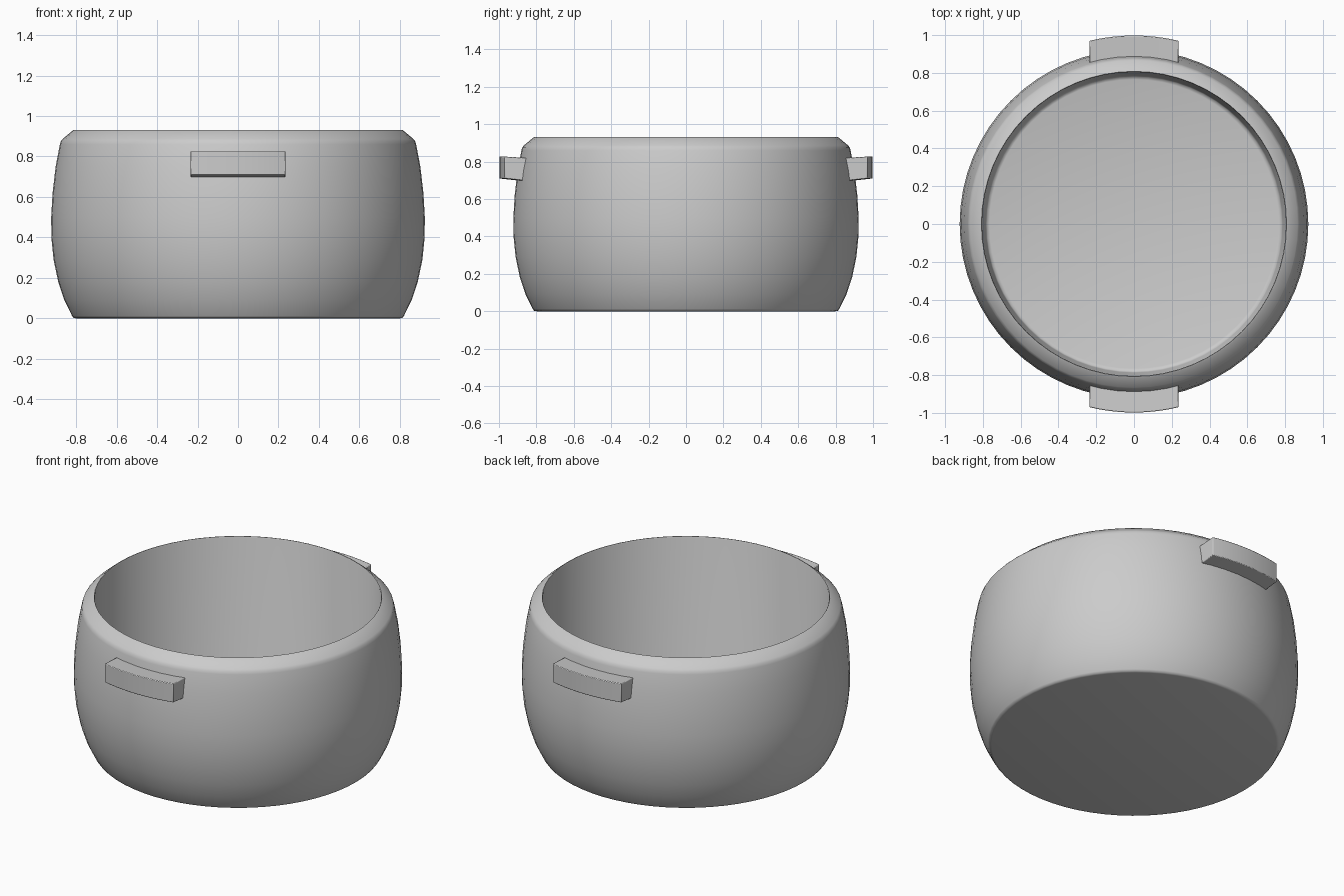
import bpy, bmesh, math

if "Cube" in bpy.data.objects:
    bpy.data.objects.remove(bpy.data.objects["Cube"])


def finish(name, bm, angle):
    bmesh.ops.recalc_face_normals(bm, faces=bm.faces)
    me = bpy.data.meshes.new(name)
    bm.to_mesh(me)
    bm.free()
    ob = bpy.data.objects.new(name, me)
    bpy.context.collection.objects.link(ob)
    bpy.ops.object.select_all(action='DESELECT')
    ob.select_set(True)
    bpy.context.view_layer.objects.active = ob
    bpy.ops.object.shade_smooth_by_angle(angle=math.radians(angle))
    return ob


def lathe(name, profile, n=64):
    bm = bmesh.new()
    rings = [[bm.verts.new((r * math.cos(2 * math.pi * i / n),
                            r * math.sin(2 * math.pi * i / n), z))
              for i in range(n)] for r, z in profile]
    for a, b in zip(rings, rings[1:]):
        for i in range(n):
            j = (i + 1) % n
            bm.faces.new((a[i], a[j], b[j], b[i]))
    bm.faces.new(rings[0])
    bm.faces.new(rings[-1])
    return finish(name, bm, 50)


# Pot body: base, bulging outer wall, chamfered rim, near-straight inner wall, floor
lathe("pot_body", [
    (0.80, 0), (0.813, 0.003), (0.82, 0.013), (0.858, 0.09), (0.888, 0.18),
    (0.911, 0.29), (0.922, 0.4), (0.923, 0.5), (0.916, 0.62), (0.901, 0.75),
    (0.88, 0.86), (0.875, 0.877), (0.866, 0.887), (0.815, 0.93),
    (0.808, 0.932), (0.805, 0.925), (0.787, 0.06), (0.78, 0.045), (0.765, 0.04)])


# Curved block handles, front and back
def handle(name, side, n=10, half=0.235, r_in=0.882, r_out=0.998):
    bm = bmesh.new()
    sections = []
    for i in range(n + 1):
        x = -half + 2 * half * i / n
        yi = math.sqrt(r_in ** 2 - x * x)
        yo = math.sqrt(r_out ** 2 - x * x)
        sections.append([bm.verts.new((x, side * y, z)) for y, z in
                         ((yi, 0.697), (yo, 0.71), (yo, 0.827), (yi, 0.82))])
    for a, b in zip(sections, sections[1:]):
        for k in range(4):
            m = (k + 1) % 4
            bm.faces.new((a[k], a[m], b[m], b[k]))
    bm.faces.new(sections[0])
    bm.faces.new(sections[-1])
    ob = finish(name, bm, 50)
    bev = ob.modifiers.new("soft_edges", 'BEVEL')
    bev.width = 0.004
    bev.segments = 2
    bev.limit_method = 'ANGLE'


handle("front_handle", -1)
handle("back_handle", 1)
